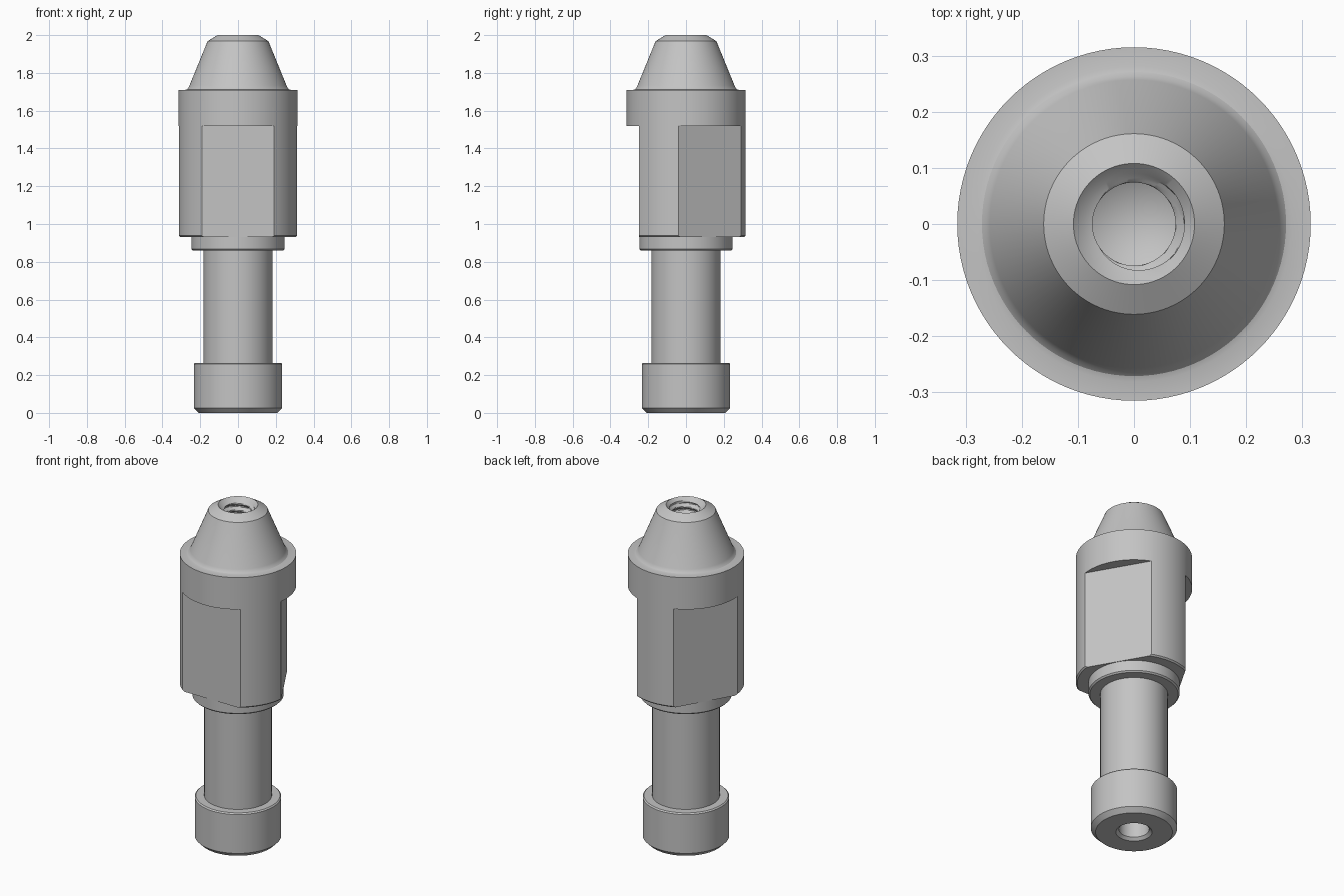
import bpy, bmesh
from math import sin, cos, pi, radians

if "Cube" in bpy.data.objects:
    bpy.data.objects.remove(bpy.data.objects["Cube"], do_unlink=True)

SEGMENTS = 96

# Plain machined metal
steel = bpy.data.materials.new("grey steel")
steel.use_nodes = True
colour = (0.55, 0.55, 0.55, 1)
steel.diffuse_color = colour
steel.node_tree.nodes["Principled BSDF"].inputs["Base Color"].default_value = colour


def link(name, bm):
    bmesh.ops.recalc_face_normals(bm, faces=bm.faces)
    mesh = bpy.data.meshes.new(name)
    bm.to_mesh(mesh)
    bm.free()
    mesh.materials.append(steel)
    obj = bpy.data.objects.new(name, mesh)
    bpy.context.collection.objects.link(obj)
    return obj


def lathe(name, rows, z_start, z_end):
    """Closed turned solid; each row is (radius or radius function, z)."""
    bm = bmesh.new()
    rings = []
    for radius, z in rows:
        ring = []
        for i in range(SEGMENTS):
            a = 2 * pi * i / SEGMENTS
            r = radius(a) if callable(radius) else radius
            ring.append(bm.verts.new((r * cos(a), r * sin(a), z)))
        rings.append(ring)
    for low, high in zip(rings, rings[1:]):
        for i in range(SEGMENTS):
            j = (i + 1) % SEGMENTS
            bm.faces.new((low[i], low[j], high[j], high[i]))
    for ring, z in ((rings[0], z_start), (rings[-1], z_end)):
        tip = bm.verts.new((0, 0, z))
        for i in range(SEGMENTS):
            bm.faces.new((ring[i], ring[(i + 1) % SEGMENTS], tip))
    return link(name, bm)


def thread_row(z, top, pitch=0.04, minor=0.074, major=0.09):
    """Ring of a helical groove at height z."""
    def radius(a):
        phase = ((top - z) / pitch + a / (2 * pi)) % 1
        wave = abs(2 * phase - 1)
        return minor + (major - minor) * min(1, max(0, 1.6 * wave - 0.3))
    return radius, z


# Blind hole in the foot, then the outside from bottom to top
bore = [(0.082, 0.35), (0.082, 0.016), (0.098, 0)]
foot = [(0.208, 0), (0.234, 0.026), (0.234, 0.258), (0.227, 0.265)]
shaft = [(0.183, 0.265), (0.183, 0.86)]
collar = [(0.239, 0.86), (0.247, 0.868), (0.247, 0.93)]
barrel = [(0.307, 0.93), (0.315, 0.938), (0.315, 1.71)]
nose = [(0.281, 1.71), (0.271, 1.713), (0.263, 1.721), (0.257, 1.733),
        (0.161, 1.968), (0.108, 2)]

# Threaded hole down through the nose
thread_top = 1.975
threads = [(0.09, 1.982)]
threads += [thread_row(thread_top - 0.004 * k, thread_top) for k in range(90)]
threads += [(0.074, 1.61), (0.074, 1.55)]

body = lathe("turned_body", bore + foot + shaft + collar + barrel + nose + threads,
             0.40, 1.51)


# Three wrench flats milled into the barrel
def flat_cutter(angle):
    bm = bmesh.new()
    bmesh.ops.create_cube(bm, size=1)
    for v in bm.verts:
        out = 0.25 if v.co.x < 0 else 0.45
        across = 0.4 if v.co.y > 0 else -0.4
        z = 1.52 if v.co.z > 0 else 0.9
        v.co = (out * cos(angle) - across * sin(angle),
                out * sin(angle) + across * cos(angle), z)
    cutter = link("flat_cutter", bm)
    cutter.hide_render = True
    return cutter


bpy.context.view_layer.objects.active = body
for degrees in (-90, 30, 150):
    cutter = flat_cutter(radians(degrees))
    mod = body.modifiers.new("wrench_flat", "BOOLEAN")
    mod.operation = "DIFFERENCE"
    mod.solver = "EXACT"
    mod.object = cutter
    bpy.ops.object.modifier_apply(modifier=mod.name)
    bpy.data.objects.remove(cutter, do_unlink=True)

# Smooth turned surfaces with crisp machined edges
bpy.ops.object.select_all(action="DESELECT")
body.select_set(True)
bpy.ops.object.shade_smooth_by_angle(angle=radians(25))
